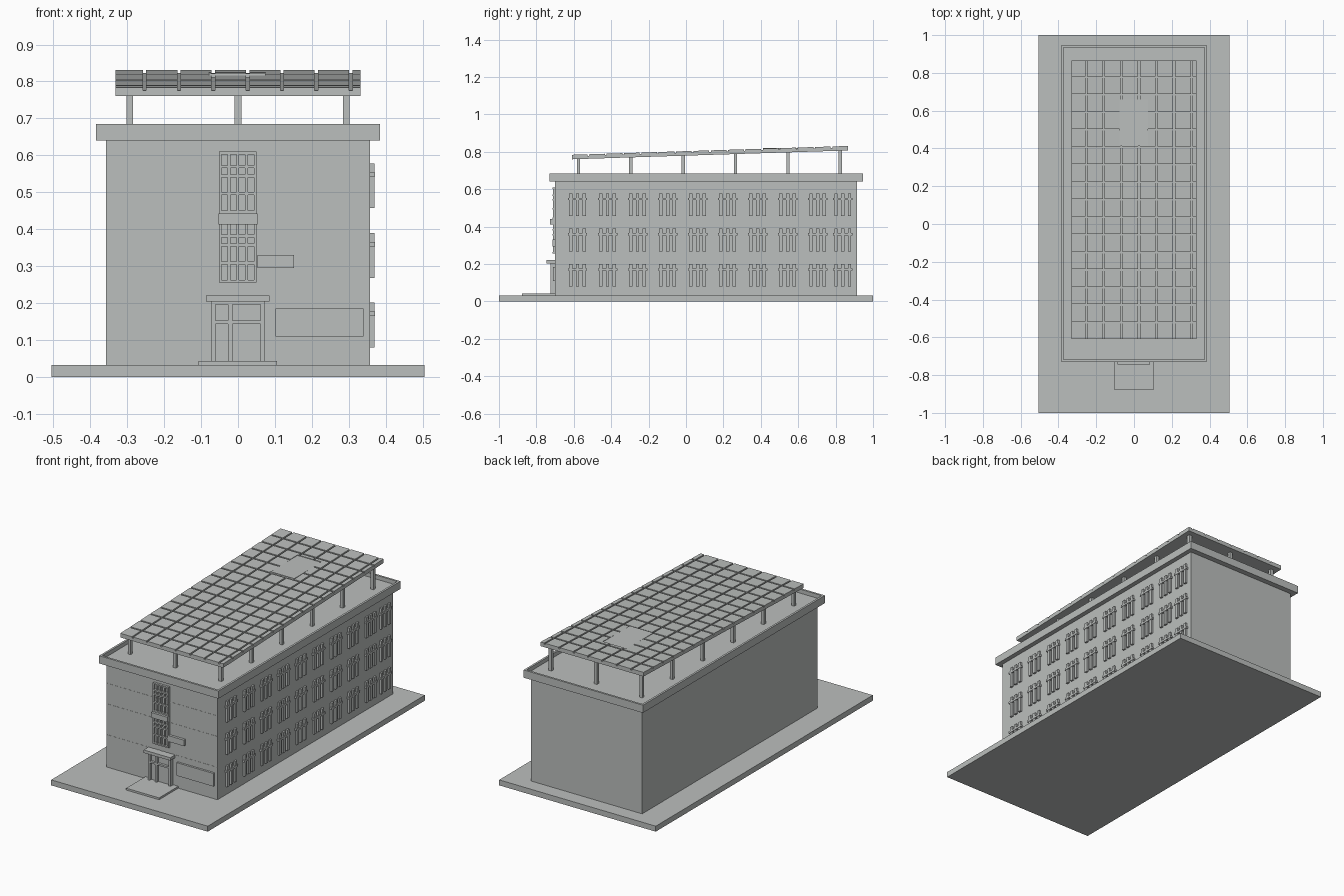
import bpy
import bmesh

if "Cube" in bpy.data.objects:
    bpy.data.objects.remove(bpy.data.objects["Cube"])

wall_grey = bpy.data.materials.new("concrete grey")
wall_grey.diffuse_color = (0.50, 0.52, 0.51, 1)
wall_grey.use_nodes = True
wall_grey.node_tree.nodes["Principled BSDF"].inputs["Base Color"].default_value = wall_grey.diffuse_color


def add_box(bm, x, y, z, slope=0.0, y_ref=0.0):
    """Box from (min, max) ranges; slope raises z along y."""
    v = [bm.verts.new((px, py, pz + slope * (py - y_ref)))
         for pz in z for px, py in ((x[0], y[0]), (x[1], y[0]), (x[1], y[1]), (x[0], y[1]))]
    for f in ((3, 2, 1, 0), (4, 5, 6, 7), (0, 1, 5, 4), (1, 2, 6, 5), (2, 3, 7, 6), (3, 0, 4, 7)):
        bm.faces.new([v[i] for i in f])


def make(name, boxes, slope=0.0, y_ref=0.0):
    bm = bmesh.new()
    for b in boxes:
        add_box(bm, *b, slope, y_ref)
    me = bpy.data.meshes.new(name)
    bm.to_mesh(me)
    bm.free()
    me.materials.append(wall_grey)
    ob = bpy.data.objects.new(name, me)
    bpy.context.collection.objects.link(ob)
    return ob


def around(c, w):
    return (c - w / 2, c + w / 2)


FRONT, BACK, SIDE = -0.70, 0.915, 0.358

# Ground slab and main block
make("base_slab", [((-0.505, 0.505), (-1, 1), (0, 0.032))])
make("building_body", [((-SIDE, SIDE), (FRONT, BACK), (0.032, 0.645))])

# Roof slab with a thin raised rim
rx, ry, rim = (-0.385, 0.385), (-0.73, 0.947), 0.012
make("roof_slab", [(rx, ry, (0.64, 0.662))])
make("roof_parapet", [
    (rx, (ry[0], ry[0] + rim), (0.662, 0.685)),
    (rx, (ry[1] - rim, ry[1]), (0.662, 0.685)),
    ((rx[0], rx[0] + rim), (ry[0] + rim, ry[1] - rim), (0.662, 0.685)),
    ((rx[1] - rim, rx[1]), (ry[0] + rim, ry[1] - rim), (0.662, 0.685))])

# Sloping canopy on posts
SLOPE, Y0, Y1 = 0.032, -0.61, 0.866
post_y = [-0.575 + 0.28 * i for i in range(6)]
make("canopy_posts", [(around(x, 0.018), around(y, 0.018), (0.662, 0.765 + SLOPE * (y - Y0)))
                      for x in (-0.293, 0, 0.293) for y in post_y])
make("canopy_deck", [((-0.332, 0.332), (Y0, Y1), (0.76, 0.776))], SLOPE, Y0)

# Roof panels separated by narrow grooves
cuts = [-0.3365] + [-0.253 + 0.093 * i for i in range(7)] + [0.3365]
rows, gap = 16, 0.009
pitch = (Y1 - Y0 + gap) / rows
tiles = make("roof_panels", [
    ((a + gap / 2, b - gap / 2), (Y0 + r * pitch, Y0 + (r + 1) * pitch - gap), (0.776, 0.784))
    for a, b in zip(cuts, cuts[1:]) for r in range(rows)], SLOPE, Y0)

# Level hatch set into an opening in the panels
hx, hy = (-0.078, 0.074), (0.412, 0.66)
cutter = make("hatch_cutter", [(hx, hy, (0.75, 0.9))])
cutter.hide_render = True
cutter.hide_viewport = True
mod = tiles.modifiers.new("hatch_opening", 'BOOLEAN')
mod.operation = 'DIFFERENCE'
mod.object = cutter
make("roof_hatch", [(hx, hy, (0.811, 0.821))])

# Side windows: three panes and a crossbar, on three floors
panes, bars = [], []
win_y = [-0.58 + 0.1605 * i for i in range(9)] + [0.838]
for y in win_y:
    for z in (0.08, 0.268, 0.457):
        for k in (-1, 0, 1):
            panes.append(((SIDE - 0.005, 0.369), around(y + 0.036 * k, 0.018), (z, z + 0.121)))
        bars.append(((SIDE - 0.005, 0.371), around(y, 0.104), around(z + 0.091, 0.012)))
make("side_window_panes", panes)
make("side_window_bars", bars)

# Tall stair window on the front, in two sections around a box ledge
uprights, rails = [], []
for z in (0.255, 0.442):
    h = 0.168
    for k in range(5):
        uprights.append((around(-0.048 + 0.0237 * k, 0.007), (-0.712, FRONT + 0.005), (z, z + h)))
    for dz in (0.004, 0.054, 0.102, 0.127, h - 0.004):
        rails.append((around(-0.001, 0.096), (-0.713, FRONT + 0.005), around(z + dz, 0.008)))
make("stair_window_uprights", uprights)
make("stair_window_rails", rails)
make("stair_window_ledge", [((-0.053, 0.053), (-0.727, FRONT), (0.412, 0.442))])

# Thin facade seams
make("facade_seams", [((-SIDE, SIDE), (FRONT - 0.001, FRONT + 0.003), around(z, 0.003))
                      for z in (0.22, 0.40, 0.52)])

# Entrance: step, door frame and canopy
make("entrance_step", [((-0.107, 0.105), (-0.877, FRONT), (0.032, 0.043))])
make("door_frame",
     [(around(x, 0.011), (-0.725, FRONT), (0.043, 0.205)) for x in (-0.067, -0.021, 0.066)]
     + [((-0.0725, 0.0715), (-0.724, FRONT), z) for z in ((0.143, 0.153), (0.196, 0.205))])
make("door_leaf", [((-0.067, 0.066), (-0.71, FRONT), (0.043, 0.2))])
make("entrance_canopy", [((-0.087, 0.085), (-0.745, FRONT), (0.204, 0.221))])

# Wall panels beside the entrance
make("large_wall_panel", [((0.102, 0.34), (-0.712, FRONT), (0.109, 0.185))])
make("small_wall_panel", [((0.053, 0.152), (-0.715, FRONT), (0.295, 0.33))])
